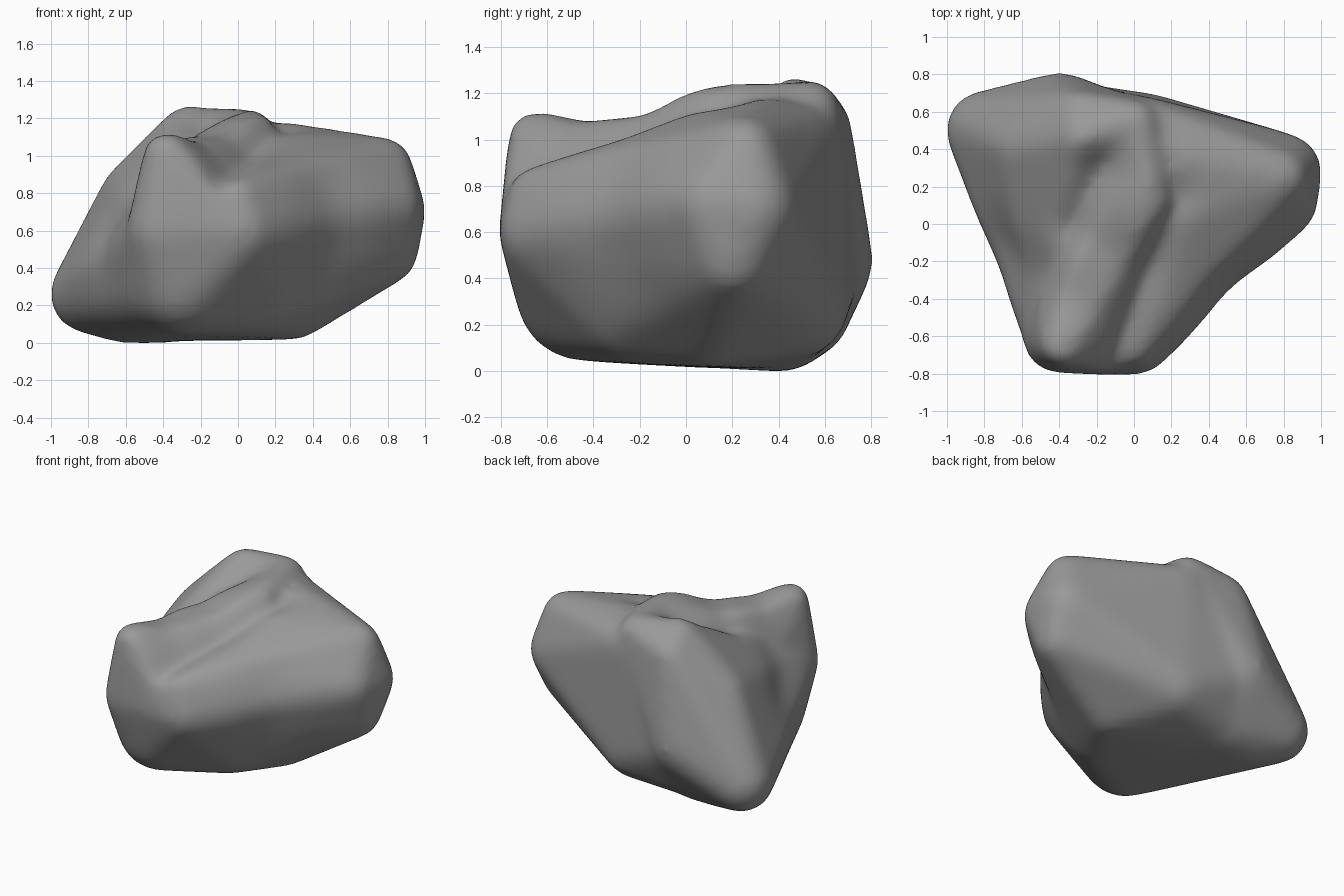
import bpy
import bmesh
from math import exp
from mathutils import Vector

cube = bpy.data.objects.get("Cube")
if cube:
    bpy.data.objects.remove(cube, do_unlink=True)

# Plain stone colour
stone = bpy.data.materials.new("grey_stone")
stone.use_nodes = True
grey = (0.32, 0.32, 0.32, 1)
stone.diffuse_color = grey
bsdf = stone.node_tree.nodes["Principled BSDF"]
bsdf.inputs["Base Color"].default_value = grey
bsdf.inputs["Roughness"].default_value = 0.9

# Directions used to round every lobe corner
ball = bmesh.new()
bmesh.ops.create_icosphere(ball, subdivisions=3, radius=1)
directions = [v.co.copy() for v in ball.verts]
ball.free()


def add_hull(target, corners):
    """Wrap a convex skin around rounded corners (x, y, z, radius)."""
    bm = bmesh.new()
    for x, y, z, r in corners:
        grown = r + 0.0025 / r  # allowance for the softening below
        for d in directions:
            bm.verts.new(Vector((x, y, z)) + d * grown)
    bmesh.ops.convex_hull(bm, input=bm.verts[:])
    loose = [v for v in bm.verts if not v.link_faces]
    bmesh.ops.delete(bm, geom=loose, context="VERTS")
    bmesh.ops.recalc_face_normals(bm, faces=bm.faces[:])
    part = bpy.data.meshes.new("lobe")
    bm.to_mesh(part)
    bm.free()
    target.from_mesh(part)
    bpy.data.meshes.remove(part)


core = (-.3, .1, .3, .28)
back_rim = (.0, .54, 1.13, .1)
low_front = (-.3, -.45, .33, .28)

# Sloping slab at the back right
slab = [core, back_rim, (-.8, .5, .26, .2), (-.62, .42, .2, .19),
        (-.58, .4, .8, .14), (-.27, .45, 1.14, .12), (-.3, .59, 1.06, .1),
        (-.4, .55, .48, .25), (-.4, .42, .22, .21), (-.4, -.6, .58, .18),
        (-.35, -.4, .32, .26)]

# Front lobe with the crooked top ridge
front = [core, back_rim, low_front, (-.38, -.64, 1.01, .11),
         (-.4, -.6, .6, .19), (-.05, -.6, .6, .2), (.09, .13, 1.13, .09),
         (0, .3, .4, .25)]

# Broad lobe reaching to the left, joined under the front and the back
side = [core, low_front, (.8, .28, .7, .19), (.79, .12, .72, .18),
        (.78, .25, .95, .13), (.78, .2, .49, .17), (.3, .1, .2, .17),
        (.05, .48, .28, .21), (.06, .55, 1.03, .1), (.25, .35, 1.05, .11),
        (.15, 0, 1, .11), (-.02, -.62, .75, .14), (0, -.6, .6, .2),
        (.08, -.22, .29, .25), (-.35, .53, .45, .22), (-.4, .42, .22, .2)]

skin = bmesh.new()
for lobe in (slab, front, side):
    add_hull(skin, lobe)
mesh = bpy.data.meshes.new("lobes")
skin.to_mesh(mesh)
skin.free()
rock = bpy.data.objects.new("rock", mesh)
bpy.context.collection.objects.link(rock)

# Fuse the lobes into one weathered skin
fuse = rock.modifiers.new("fuse", "REMESH")
fuse.mode = "VOXEL"
fuse.voxel_size = 0.026
soften = rock.modifiers.new("soften", "SMOOTH")
soften.factor = 0.5
soften.iterations = 20
graph = bpy.context.evaluated_depsgraph_get()
fused = bpy.data.meshes.new_from_object(rock.evaluated_get(graph))
rock.modifiers.clear()
rock.data = fused
bpy.data.meshes.remove(mesh)
fused.name = "rock"

# Worn hollows: start, end, radius, push
hollows = [
    ((-.19, .28, 1.14), (-.25, .02, 1.05), .16, (0, 0, -.09)),    # top bowl
    ((-.24, -.38, 1.1), (-.12, -.22, 1.14), .24, (0, 0, -.1)),    # ridge saddle
    ((-.13, -.7, .9), (.2, .15, 1.13), .1, (0, 0, -.045)),        # ridge groove
    ((.5, -.35, .55), (.5, -.35, .75), .24, (-.02, .035, 0)),     # flank
    ((-.68, -.15, .6), (-.6, -.25, .75), .2, (.04, .01, 0))]      # slab side


def distance(point, start, end):
    """Distance from a point to the line between start and end."""
    along = end - start
    t = (point - start).dot(along) / along.length_squared
    return (point - start - along * min(1, max(0, t))).length


bm = bmesh.new()
bm.from_mesh(fused)
for v in bm.verts:
    place = v.co.copy()
    for start, end, radius, push in hollows:
        reach = distance(place, Vector(start), Vector(end)) / radius
        v.co += Vector(push) * exp(-reach * reach)
for i in range(4):
    bmesh.ops.smooth_vert(bm, verts=bm.verts[:], factor=0.5,
                          use_axis_x=True, use_axis_y=True, use_axis_z=True)

# Seat the rock on the ground, centred
low = Vector([min(v.co[a] for v in bm.verts) for a in range(3)])
high = Vector([max(v.co[a] for v in bm.verts) for a in range(3)])
middle = (low + high) / 2
middle.z = low.z
bmesh.ops.translate(bm, verts=bm.verts[:], vec=-middle)
for f in bm.faces:
    f.smooth = True
    f.material_index = 0
bm.to_mesh(fused)
bm.free()
fused.materials.clear()
fused.materials.append(stone)
